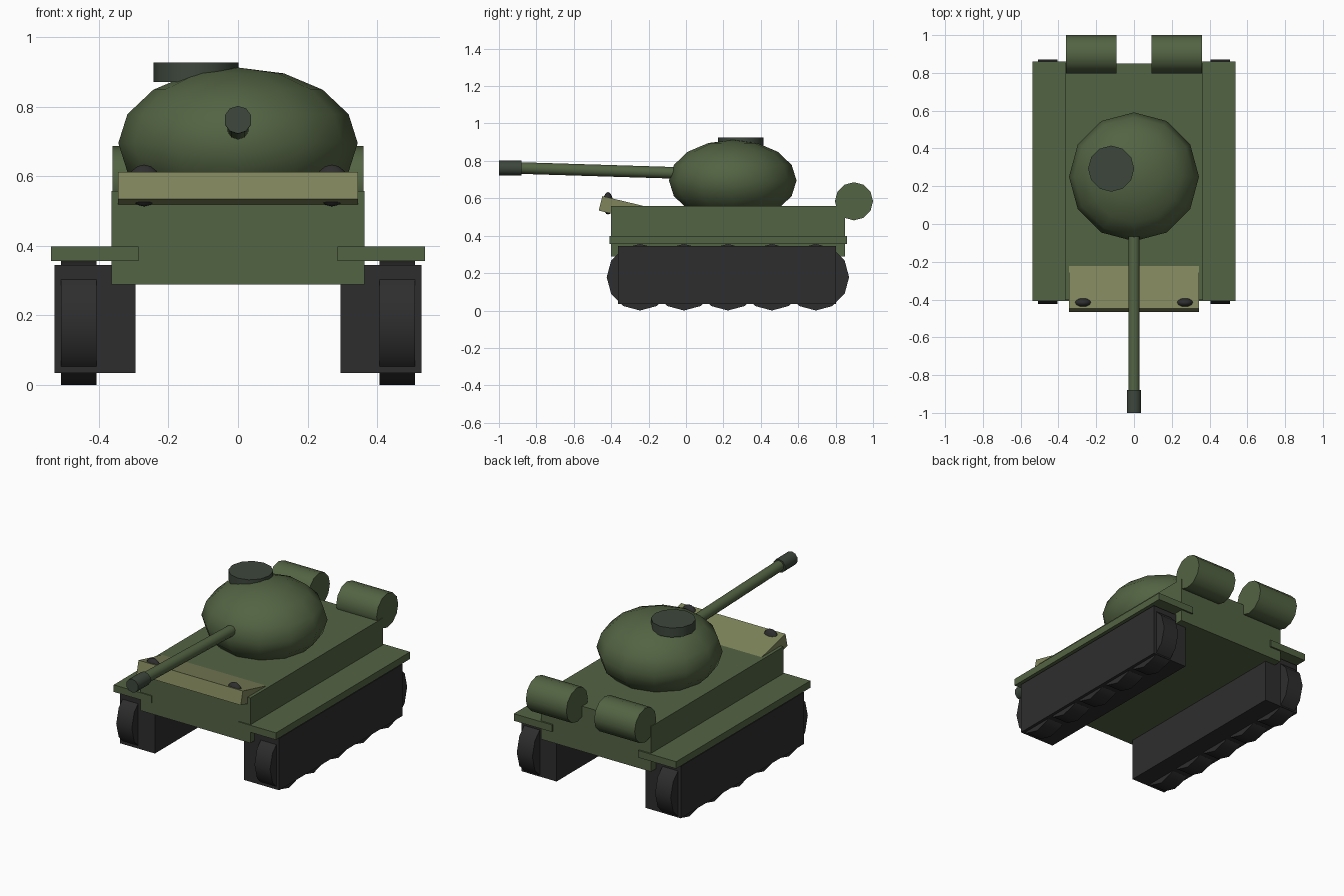
import bpy
from math import radians, pi
from mathutils import Vector

cube = bpy.data.objects.get("Cube")
if cube:
    bpy.data.objects.remove(cube, do_unlink=True)


def material(name, rgb):
    m = bpy.data.materials.new(name)
    m.use_nodes = True
    m.diffuse_color = (*rgb, 1)
    m.node_tree.nodes["Principled BSDF"].inputs["Base Color"].default_value = (*rgb, 1)
    return m


GREEN = material("olive green", (0.086, 0.125, 0.056))
TAN = material("pale olive", (0.215, 0.235, 0.105))
GUNMETAL = material("dark grey green", (0.046, 0.062, 0.045))
RUBBER = material("dark rubber", (0.027, 0.027, 0.027))


def finish(name, mat, smooth=False):
    ob = bpy.context.object
    ob.name = name
    ob.data.name = name
    ob.data.materials.append(mat)
    bpy.ops.object.transform_apply(location=False, rotation=True, scale=True)
    if smooth:
        bpy.ops.object.shade_smooth_by_angle(angle=radians(50))
    return ob


def box(name, mat, low, high):
    low, high = Vector(low), Vector(high)
    bpy.ops.mesh.primitive_cube_add(size=1, location=(low + high) / 2)
    bpy.context.object.scale = high - low
    return finish(name, mat)


def rod(name, mat, start, end, radius, sides=12):
    start, end = Vector(start), Vector(end)
    axis = end - start
    bpy.ops.mesh.primitive_cylinder_add(
        vertices=sides, radius=radius, depth=axis.length, location=(start + end) / 2,
        rotation=axis.to_track_quat('Z', 'Y').to_euler())
    return finish(name, mat, True)


def ball(name, mat, centre, radii, segments, rings):
    bpy.ops.mesh.primitive_uv_sphere_add(
        segments=segments, ring_count=rings, radius=1, location=centre)
    bpy.context.object.scale = radii
    return finish(name, mat, True)


# Hull and tilted front plate
box("hull", GREEN, (-0.364, -0.402, 0.288), (0.364, 0.85, 0.558))
plate = box("front_plate", TAN, (-0.345, -0.15, -0.04), (0.345, 0.15, 0.04))
plate.rotation_euler.x = radians(-13.5)
plate.location = (0, -0.311, 0.538)

# Turret, hatch and gun
ball("turret", GREEN, (0, 0.25, 0.695), (0.344, 0.341, 0.217), 12, 8)
rod("hatch", GUNMETAL, (-0.121, 0.293, 0.87), (-0.121, 0.293, 0.926), 0.122)
rod("gun_barrel", GREEN, (0, 0.1, 0.731), (0, -0.93, 0.763), 0.031, 10)
rod("muzzle", GUNMETAL, (0, -0.88, 0.761), (0, -1, 0.762), 0.04, 10)

# Running gear and paired fittings
for side, s in (("left", 1), ("right", -1)):
    def span(a, b):
        return sorted((s * a, s * b))

    x0, x1 = span(0.286, 0.537)
    box(side + "_fender", GREEN, (x0, -0.408, 0.356), (x1, 0.86, 0.398))
    x0, x1 = span(0.295, 0.527)
    box(side + "_track", RUBBER, (x0, -0.364, 0.035), (x1, 0.802, 0.345))
    x0, x1 = span(0.406, 0.509)
    for i in range(5):
        y = -0.246 + i * 0.235
        rod(f"{side}_wheel_{i + 1}", RUBBER, (x0, y, 0.178), (x1, y, 0.178), 0.178)
    x0, x1 = span(0.092, 0.36)
    rod(side + "_fuel_drum", GREEN, (x0, 0.898, 0.584), (x1, 0.898, 0.584), 0.102)
    ball(side + "_headlight", RUBBER, (s * 0.27, -0.417, 0.573), (0.05, 0.027, 0.06), 12, 8)
